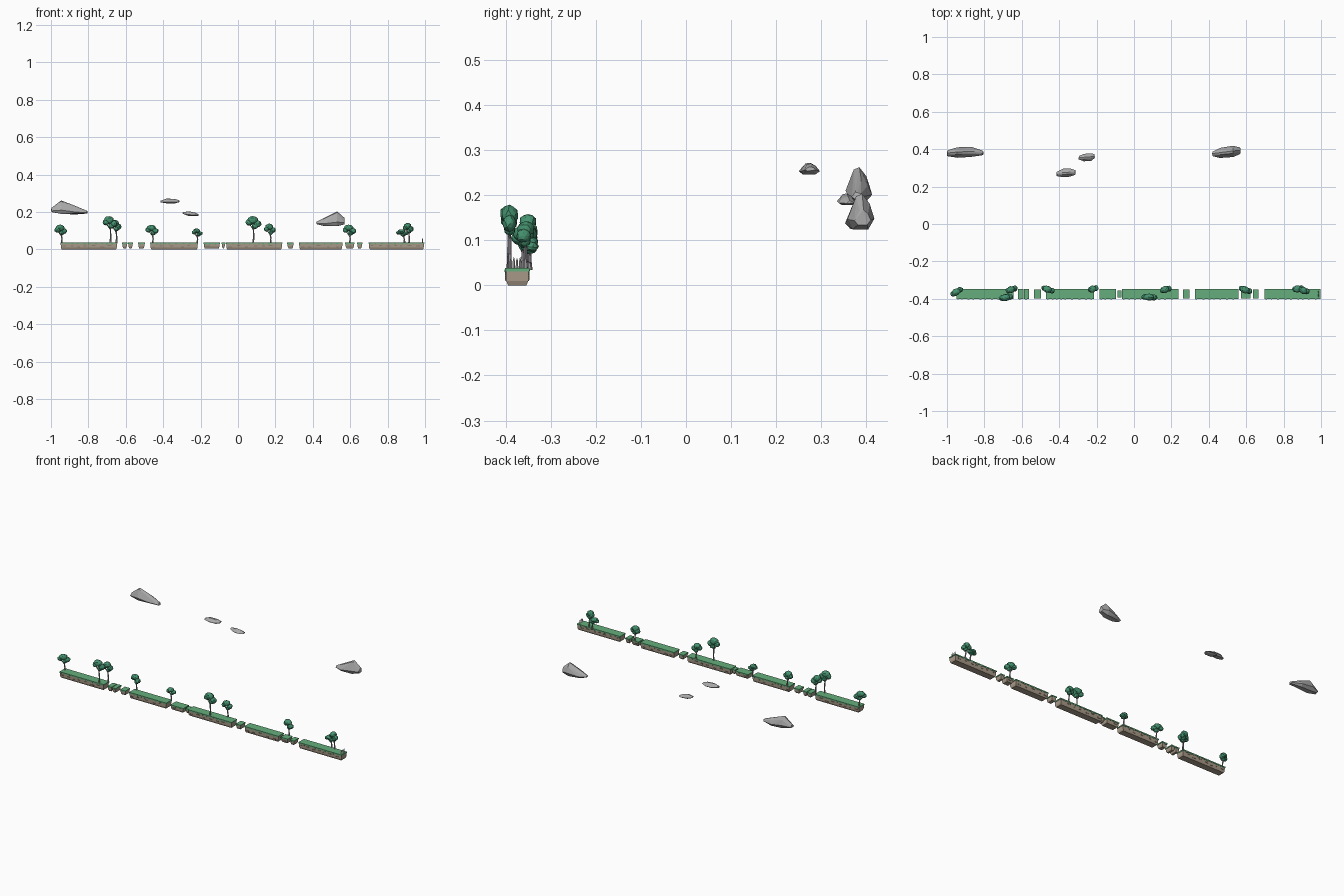
import bpy, bmesh, random
from math import radians, cos, sin, pi
from mathutils import Vector, Matrix

if "Cube" in bpy.data.objects:
    bpy.data.objects.remove(bpy.data.objects["Cube"])

random.seed(4)

def material(name, rgb):
    m = bpy.data.materials.new(name)
    m.diffuse_color = (*rgb, 1)
    m.use_nodes = True
    m.node_tree.nodes["Principled BSDF"].inputs["Base Color"].default_value = m.diffuse_color
    return m

GRASS = material("grass_green", (0.13, 0.42, 0.20))
LEAF = material("leaf_green", (0.06, 0.29, 0.16))
EARTH = material("earth_brown", (0.40, 0.33, 0.25))
STONE = material("stone_tan", (0.31, 0.25, 0.19))
BARK = material("bark", (0.33, 0.31, 0.33))
ROCK = material("rock_grey", (0.40, 0.40, 0.40))
PALE = material("pale_wood", (0.6, 0.6, 0.6))

def finish(bm, name, mat):
    bmesh.ops.recalc_face_normals(bm, faces=bm.faces)
    me = bpy.data.meshes.new(name)
    bm.to_mesh(me)
    bm.free()
    ob = bpy.data.objects.new(name, me)
    bpy.context.collection.objects.link(ob)
    me.materials.append(mat)
    return ob

def add_box(bm, x0, x1, y0, y1, z0, z1, taper=0.0):
    """Box whose bottom is pulled in by taper."""
    vs = [[bm.verts.new((x, y, z)) for x, y in
           ((x0 + t, y0 + t), (x1 - t, y0 + t), (x1 - t, y1 - t), (x0 + t, y1 - t))]
          for z, t in ((z0, taper), (z1, 0))]
    a, b = vs
    bm.faces.new(a[::-1])
    bm.faces.new(b)
    for i in range(4):
        j = (i + 1) % 4
        bm.faces.new((a[i], a[j], b[j], b[i]))

def add_tube(bm, p, q, r0, r1, n=5):
    p, q = Vector(p), Vector(q)
    rot = (q - p).to_track_quat('Z', 'Y').to_matrix().to_4x4()
    bmesh.ops.create_cone(bm, cap_ends=True, segments=n, radius1=r0, radius2=r1,
                          depth=(q - p).length,
                          matrix=Matrix.Translation((p + q) / 2) @ rot)

# Ground platforms: tapered earth, grass slab with hanging tufts, set-in stones
Y0, Y1 = -0.402, -0.347

def platform(name, x0, x1, y0=Y0, y1=Y1, z0=0.0, top=0.038):
    bm = bmesh.new()
    add_box(bm, x0 + .002, x1 - .002, y0 + .002, y1 - .002, z0 + .010, top - .006, .001)
    add_box(bm, x0 + .003, x1 - .003, y0 + .003, y1 - .003, z0, z0 + .010, .004)
    finish(bm, name + "_earth", EARTH)

    bm = bmesh.new()
    add_box(bm, x0, x1, y0, y1, top - .007, top)
    x = x0 + .005
    while x < x1 - .016:                     # tufts along both long edges
        w = random.uniform(.006, .012)
        for ya, yb in ((y0 - .0005, y0 + .003), (y1 - .003, y1 + .0005)):
            add_box(bm, x, x + w, ya, yb, top - random.uniform(.009, .012), top - .003, .001)
        x += w + random.uniform(.012, .03)
    finish(bm, name + "_grass", GRASS)

    bm = bmesh.new()
    x = x0 + .012
    while x < x1 - .03:
        w = random.uniform(.012, .024)
        z = z0 + random.choice((.010, .015, .019))
        for ya, yb in ((y0, y0 + .005), (y1 - .005, y1)):
            add_box(bm, x, x + w, ya, yb, z, z + .006, .001)
        x += w + random.uniform(.015, .04)
    finish(bm, name + "_stones", STONE)

for i, (a, b) in enumerate(((-.95, -.645), (-.47, -.213), (-.065, .237),
                            (.325, .56), (.698, .996))):
    platform(f"long_platform_{i + 1}", a, b)
for i, (a, b, inset) in enumerate(((-.62, -.592, 0), (-.588, -.562, 0), (-.535, -.498, .004),
                                   (-.185, -.096, 0), (-.088, -.068, .009), (.263, .298, .003),
                                   (.573, .622, .003), (.636, .665, .004))):
    platform(f"stepping_block_{i + 1}", a, b, Y0 + inset, Y1 - inset, .006, .036)

# Trees: forked trunk and clumped low-poly crown
def tree(i, x, y, cx, w, zlo, zhi, yaw):
    h = zhi - zlo
    d = Vector((cos(radians(yaw)), sin(radians(yaw)), 0))
    base = Vector((x, y, .034))
    crown = Vector((cx, y, zlo))
    fork = Vector((x * .7 + cx * .3, y, zlo - h * .05))
    bm = bmesh.new()
    mid = base.lerp(fork, .5) + Vector((.002, 0, 0))
    add_tube(bm, base, mid, .0055, .004)
    add_tube(bm, mid, fork, .004, .0035)
    for s in (-.28, .05, .28):
        add_tube(bm, fork, crown + d * s * w + Vector((0, 0, h * .45)), .003, .002)
    finish(bm, f"tree_{i}_trunk", BARK)

    bm = bmesh.new()
    # lobes: offset along crown, height, length, thickness, depth
    for o, z, rl, rz, ry in ((-.05, .70, .34, .30, .019), (-.27, .52, .23, .25, .015),
                             (.26, .42, .24, .26, .016), (.10, .24, .20, .22, .013)):
        m = (Matrix.Translation(crown + d * o * w + Vector((0, 0, z * h)))
             @ Matrix.Rotation(radians(yaw), 4, 'Z')
             @ Matrix.Diagonal((rl * w, ry, rz * h, 1))
             @ Matrix.Rotation(random.uniform(0, 6), 4, 'Z'))
        bmesh.ops.create_icosphere(bm, subdivisions=2, radius=1, matrix=m)
    for v in bm.verts:
        v.co += Vector([random.uniform(-.0012, .0012) for _ in range(3)])
    bmesh.ops.dissolve_limit(bm, angle_limit=radians(14), verts=bm.verts, edges=bm.edges)
    finish(bm, f"tree_{i}_crown", LEAF)

for i, t in enumerate(((-.942, -.362, -.948, .074, .075, .132, 30),
                       (-.682, -.393, -.685, .078, .110, .178, 8),
                       (-.650, -.350, -.655, .066, .095, .158, 18),
                       (-.455, -.350, -.460, .074, .075, .132, -18),
                       (-.218, -.347, -.218, .058, .068, .112, 15),
                       (.082, -.391, .083, .086, .108, .178, -3),
                       (.175, -.350, .170, .064, .078, .138, 15),
                       (.598, -.352, .596, .076, .073, .133, -18),
                       (.890, -.346, .877, .064, .068, .108, 8),
                       (.915, -.356, .910, .060, .085, .142, -15))):
    tree(i + 1, *t)

# Row of pale stakes at the right-hand end
bm = bmesh.new()
for k in range(5):
    y = -.389 + k * .007
    add_tube(bm, (.986, y, .036), (.986, y, .053), .003, .0025, 4)
    add_tube(bm, (.986, y, .053), (.986, y, .060 + .003 * (k % 2)), .0025, .0003, 4)
finish(bm, "end_stakes", PALE)

# Distant floating boulders: hull over cross-sections (x, z bottom, z top, y centre, half depth)
def boulder(name, sections):
    bm = bmesh.new()
    for x, zb, zt, yc, hw in sections:
        h = zt - zb
        for fy, fz in ((-.6, 0), (.55, 0), (1, .3), (.65, .72), (.1, 1), (-.35, .93), (-1, .28)):
            bm.verts.new((x + random.uniform(-.003, .003), yc + fy * hw, zb + fz * h))
    res = bmesh.ops.convex_hull(bm, input=bm.verts)
    bmesh.ops.delete(bm, geom=list({g for g in res["geom_interior"] + res["geom_unused"]
                                    if isinstance(g, bmesh.types.BMVert)}), context='VERTS')
    bmesh.ops.dissolve_limit(bm, angle_limit=radians(8), verts=bm.verts, edges=bm.edges)
    finish(bm, name, ROCK)

boulder("boulder_left", ((-.997, .200, .222, .378, .015), (-.945, .190, .262, .382, .028),
                         (-.870, .187, .234, .386, .027), (-.808, .192, .208, .380, .012)))
boulder("boulder_mid_large", ((-.413, .252, .262, .268, .012), (-.380, .246, .272, .273, .023),
                              (-.340, .246, .270, .275, .022), (-.313, .253, .263, .276, .012)))
boulder("boulder_mid_small", ((-.294, .190, .199, .355, .010), (-.265, .180, .204, .355, .020),
                              (-.230, .178, .196, .358, .020), (-.212, .181, .188, .362, .012)))
boulder("boulder_right", ((.420, .135, .147, .375, .012), (.460, .126, .168, .380, .027),
                          (.530, .124, .203, .388, .030), (.568, .134, .168, .392, .018)))
